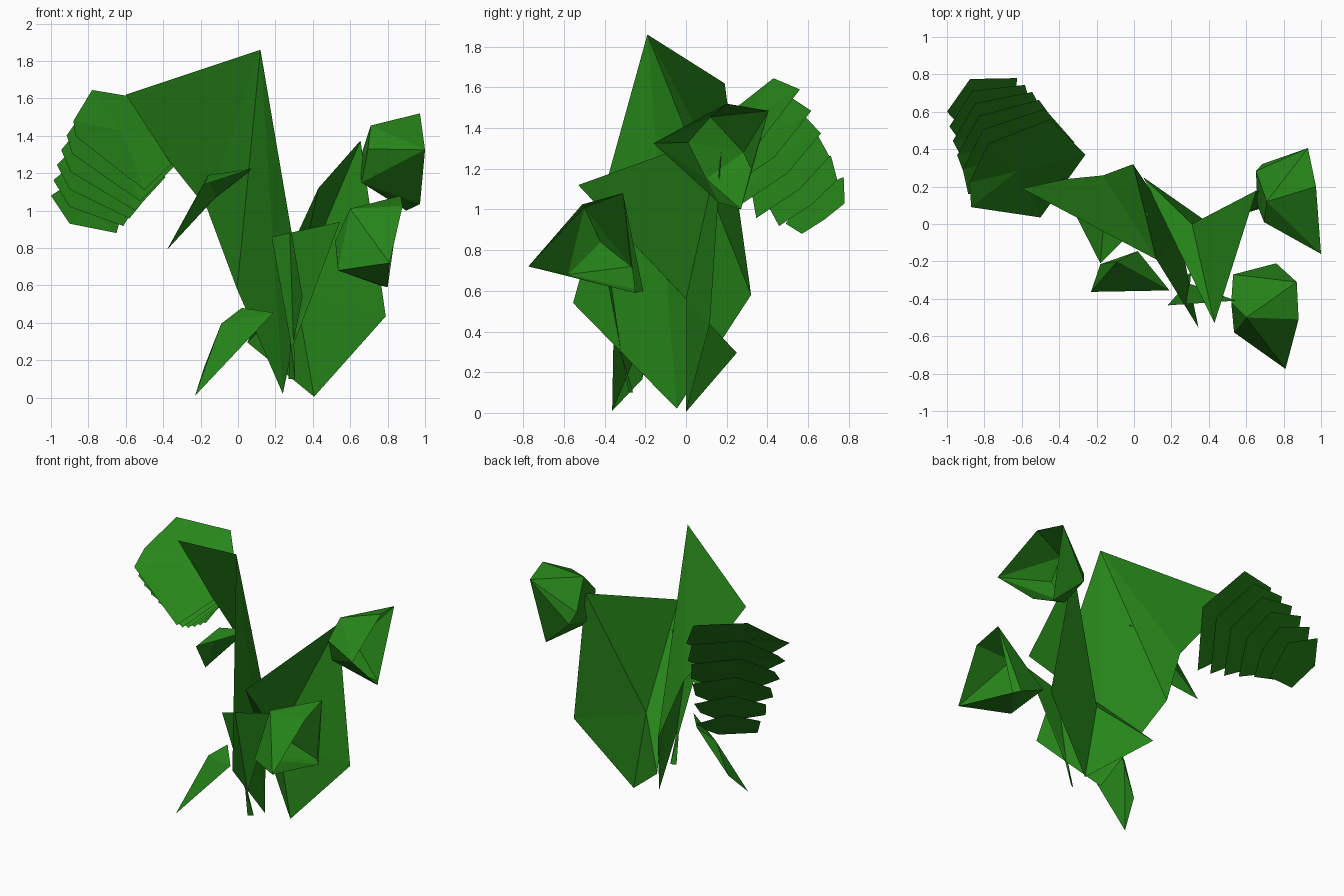
import bpy, bmesh
from mathutils import Vector

green = bpy.data.materials.new("leaf_green")
green.diffuse_color = (0.02, 0.24, 0.01, 1)


def finish(bm, name):
    mesh = bpy.data.meshes.new(name)
    bm.to_mesh(mesh)
    bm.free()
    mesh.materials.append(green)
    obj = bpy.data.objects.new(name, mesh)
    bpy.context.collection.objects.link(obj)
    return obj


def folded_leaf(name, outline, hub=None):
    """Thin leaf: a triangle fan from the first point, or from an inner hub."""
    bm = bmesh.new()
    v = [bm.verts.new(p) for p in outline]
    if hub:
        c = bm.verts.new(hub)
        for i in range(len(v)):
            bm.faces.new((c, v[i], v[(i + 1) % len(v)]))
    else:
        for i in range(1, len(v) - 1):
            bm.faces.new((v[0], v[i], v[i + 1]))
    return finish(bm, name)


def cup(name, points):
    """Faceted flower cup wrapped around its corners, open towards +x."""
    bm = bmesh.new()
    for p in points:
        bm.verts.new(p)
    bmesh.ops.convex_hull(bm, input=bm.verts[:])
    bmesh.ops.recalc_face_normals(bm, faces=bm.faces[:])
    bm.normal_update()
    mouth = [f for f in bm.faces if f.normal.x > 0.8]
    bmesh.ops.delete(bm, geom=mouth, context='FACES')
    return finish(bm, name)


# Tall main leaf
folded_leaf("main_leaf", [
    (0.12, -0.19, 1.86), (-0.60, 0.19, 1.62), (-0.365, 0.24, 1.26),
    (-0.165, 0.26, 1.01), (-0.005, 0.32, 0.58), (0.24, -0.045, 0.02),
    (0.345, -0.555, 0.54)])

# Broad right leaf, folded along its middle
folded_leaf("right_leaf", [
    (0.05, 0.25, 0.295), (0.407, 0.0, 0.005), (0.79, 0.117, 0.435),
    (0.655, 0.18, 1.375), (0.43, -0.53, 1.12)], hub=(0.31, 0.0, 0.56))

# Narrow front leaf with a short stem
folded_leaf("front_leaf", [
    (0.28, -0.32, 0.30), (0.18, -0.435, 0.86), (0.545, -0.41, 0.94),
    (0.30, -0.32, 0.29), (0.305, -0.26, 0.10), (0.27, -0.28, 0.10)])

# Small pointed leaves on the left
folded_leaf("lower_small_leaf", [
    (-0.23, -0.363, 0.01), (-0.18, -0.215, 0.165), (0.02, -0.145, 0.48),
    (0.19, -0.355, 0.455)], hub=(-0.09, -0.20, 0.395))
folded_leaf("upper_small_leaf", [
    (-0.38, 0.18, 0.79), (-0.18, -0.21, 1.14), (0.08, 0.05, 1.225),
    (-0.12, 0.20, 1.07)], hub=(-0.16, 0.02, 1.19))

# Two faceted flower cups on the right
cup("upper_cup", [
    (1.0, -0.16, 1.325), (0.973, 0.20, 1.52), (0.93, 0.406, 1.485),
    (0.90, 0.27, 1.0), (0.973, 0.16, 1.035), (0.71, 0.12, 1.455),
    (0.695, 0.01, 1.33), (0.66, 0.10, 1.15), (0.684, 0.32, 1.2),
    (0.652, 0.283, 1.28)])
cup("lower_cup", [
    (0.81, -0.775, 0.72), (0.87, -0.31, 1.08), (0.76, -0.21, 0.60),
    (0.80, -0.25, 0.59), (0.88, -0.51, 1.025), (0.60, -0.50, 1.01),
    (0.535, -0.58, 0.68), (0.52, -0.42, 0.84), (0.53, -0.27, 0.72)])

# Cone of six stacked scales, shrinking away from the main leaf
first = [(-0.78, 0.43, 1.645), (-0.45, 0.56, 1.59), (-0.26, 0.37, 1.34),
         (-0.50, 0.035, 1.11), (-0.87, 0.09, 1.40), (-0.88, 0.22, 1.48)]
last = [(-0.877, 0.775, 1.16), (-0.626, 0.78, 1.03), (-0.63, 0.68, 0.95),
        (-0.65, 0.57, 0.88), (-0.90, 0.49, 0.93), (-1.0, 0.60, 1.08)]
for k in range(6):
    t = k / 5
    ring = [Vector(a).lerp(Vector(b), t) for a, b in zip(first, last)]
    mid = sum(ring, Vector()) / 6
    ring = [mid + (p - mid) * (1 + 0.3 * t * (1 - t)) for p in ring]
    folded_leaf(f"cone_scale_{k + 1}", ring, hub=mid)
